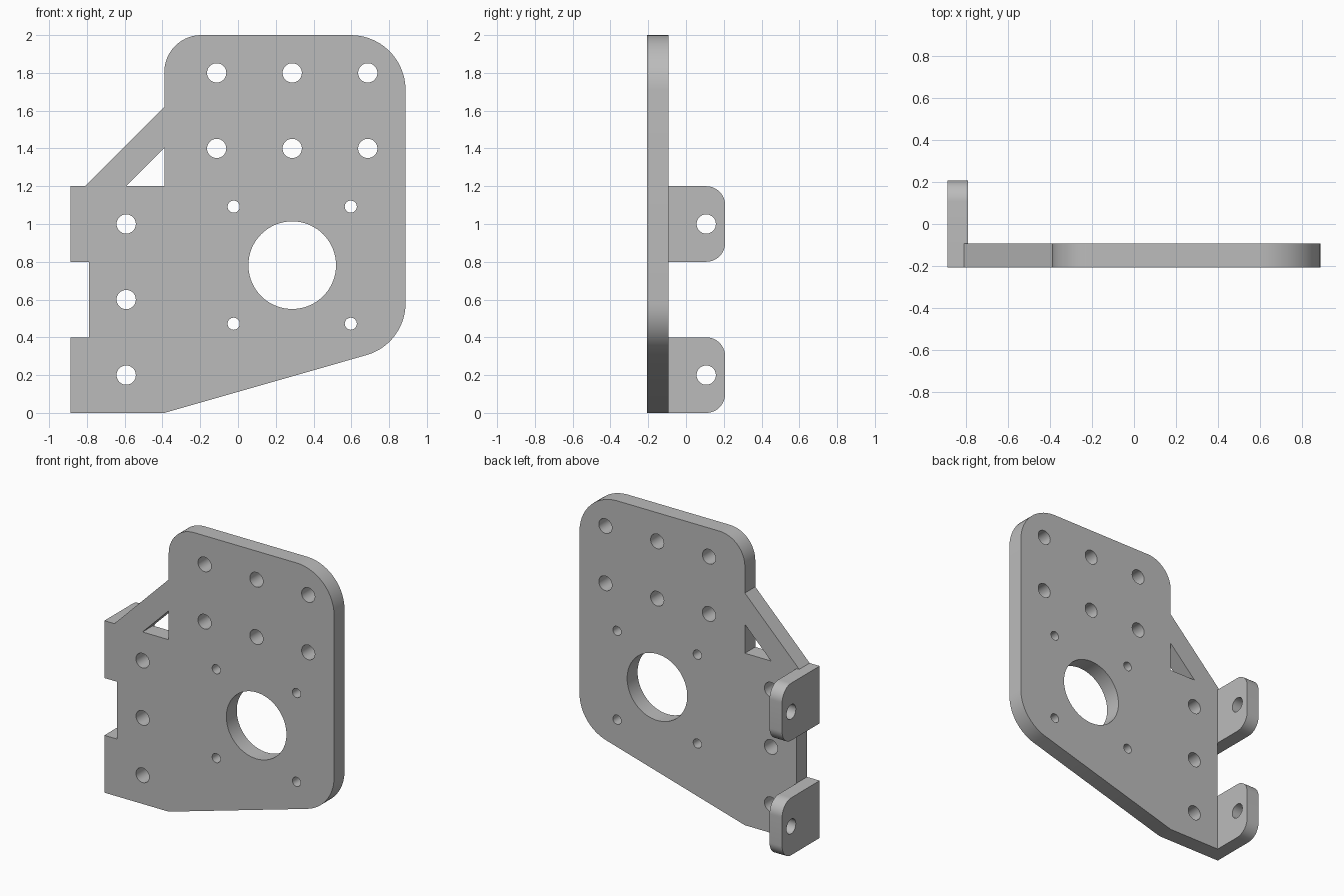
import bpy, bmesh
from math import pi, sin, cos, radians
from mathutils import Vector

cube = bpy.data.objects.get("Cube")
if cube:
    bpy.data.objects.remove(cube)

steel = bpy.data.materials.new("plain_grey")
steel.use_nodes = True
steel.diffuse_color = (0.5, 0.5, 0.5, 1)
steel.node_tree.nodes["Principled BSDF"].inputs["Base Color"].default_value = (0.5, 0.5, 0.5, 1)

FRONT, BACK, TAB_END = -0.207, -0.092, 0.207
LEFT, RIGHT, NOTCH, STEP = -0.887, 0.887, -0.79, -0.39


def circle(x, y, r, n=40):
    return [(x + r * cos(2 * pi * i / n), y + r * sin(2 * pi * i / n)) for i in range(n)]


def rounded(corners, n=14):
    """Outline from (x, y, radius) corners; a radius of 0 stays sharp."""
    pts = []
    for i, (x, y, r) in enumerate(corners):
        p = Vector((x, y))
        if not r:
            pts.append((x, y))
            continue
        a = (Vector(corners[i - 1][:2]) - p).normalized()
        b = (Vector(corners[(i + 1) % len(corners)][:2]) - p).normalized()
        half = a.angle(b) / 2
        bisector = (a + b).normalized()
        centre = p + bisector * (r / sin(half))
        start = p + a * (r * cos(half) / sin(half)) - centre
        end = p + b * (r * cos(half) / sin(half)) - centre
        sweep = start.angle_signed(end)
        for k in range(n + 1):
            t = -sweep * k / n
            pts.append((centre.x + start.x * cos(t) - start.y * sin(t),
                        centre.y + start.x * sin(t) + start.y * cos(t)))
    return pts


def sheet(name, loops, thickness, location, rotation):
    """Flat part with holes: first loop is the outline, the rest are cut out."""
    curve = bpy.data.curves.new(name + "_profile", 'CURVE')
    curve.dimensions = '2D'
    curve.fill_mode = 'BOTH'
    curve.extrude = thickness / 2
    for loop in loops:
        spline = curve.splines.new('POLY')
        spline.points.add(len(loop) - 1)
        for point, (x, y) in zip(spline.points, loop):
            point.co = (x, y, 0, 1)
        spline.use_cyclic_u = True
    helper = bpy.data.objects.new(name + "_profile", curve)
    bpy.context.collection.objects.link(helper)
    graph = bpy.context.evaluated_depsgraph_get()
    mesh = bpy.data.meshes.new_from_object(helper.evaluated_get(graph))
    bpy.data.objects.remove(helper)

    bm = bmesh.new()
    bm.from_mesh(mesh)
    bmesh.ops.remove_doubles(bm, verts=bm.verts, dist=0.0001)
    bmesh.ops.recalc_face_normals(bm, faces=bm.faces)
    bm.to_mesh(mesh)
    bm.free()
    mesh.materials.clear()
    mesh.materials.append(steel)
    obj = bpy.data.objects.new(name, mesh)
    bpy.context.collection.objects.link(obj)
    obj.location, obj.rotation_euler = location, rotation
    bpy.ops.object.select_all(action='DESELECT')
    obj.select_set(True)
    bpy.context.view_layer.objects.active = obj
    bpy.ops.object.shade_smooth_by_angle(angle=radians(30))
    return obj


# Main plate outline, including the notch and the diagonal brace
outline = rounded([
    (LEFT, 0, 0), (STEP, 0, 0), (RIGHT, 0.365, 0.285), (RIGHT, 2, 0.29),
    (STEP, 2, 0.195), (STEP, 1.62, 0), (-0.81, 1.2, 0), (LEFT, 1.2, 0),
    (LEFT, 0.8, 0), (NOTCH, 0.8, 0), (NOTCH, 0.4, 0), (LEFT, 0.4, 0)])

# Brace window, motor bore, motor screws, upper grid and side column of holes
holes = [[(-0.592, 1.2), (STEP, 1.2), (STEP, 1.402)], circle(0.287, 0.782, 0.232, 72)]
holes += [circle(0.287 + sx * 0.31, 0.782 + sz * 0.31, 0.032) for sx in (-1, 1) for sz in (-1, 1)]
holes += [circle(x, z, 0.051) for x in (-0.113, 0.287, 0.687) for z in (1.4, 1.8)]
holes += [circle(-0.592, z, 0.051) for z in (0.2, 0.6, 1.0)]
sheet("mounting_plate", [outline] + holes, BACK - FRONT,
      (0, (FRONT + BACK) / 2, 0), (pi / 2, 0, 0))

# Two rear tabs with a hole each
for name, z in (("lower_tab", 0), ("upper_tab", 0.8)):
    shape = rounded([(BACK, 0, 0), (TAB_END, 0, 0.1), (TAB_END, 0.4, 0.1), (BACK, 0.4, 0)])
    sheet(name, [shape, circle(0.107, 0.2, 0.051)], NOTCH - LEFT,
          ((LEFT + NOTCH) / 2, 0, z), (pi / 2, 0, pi / 2))
